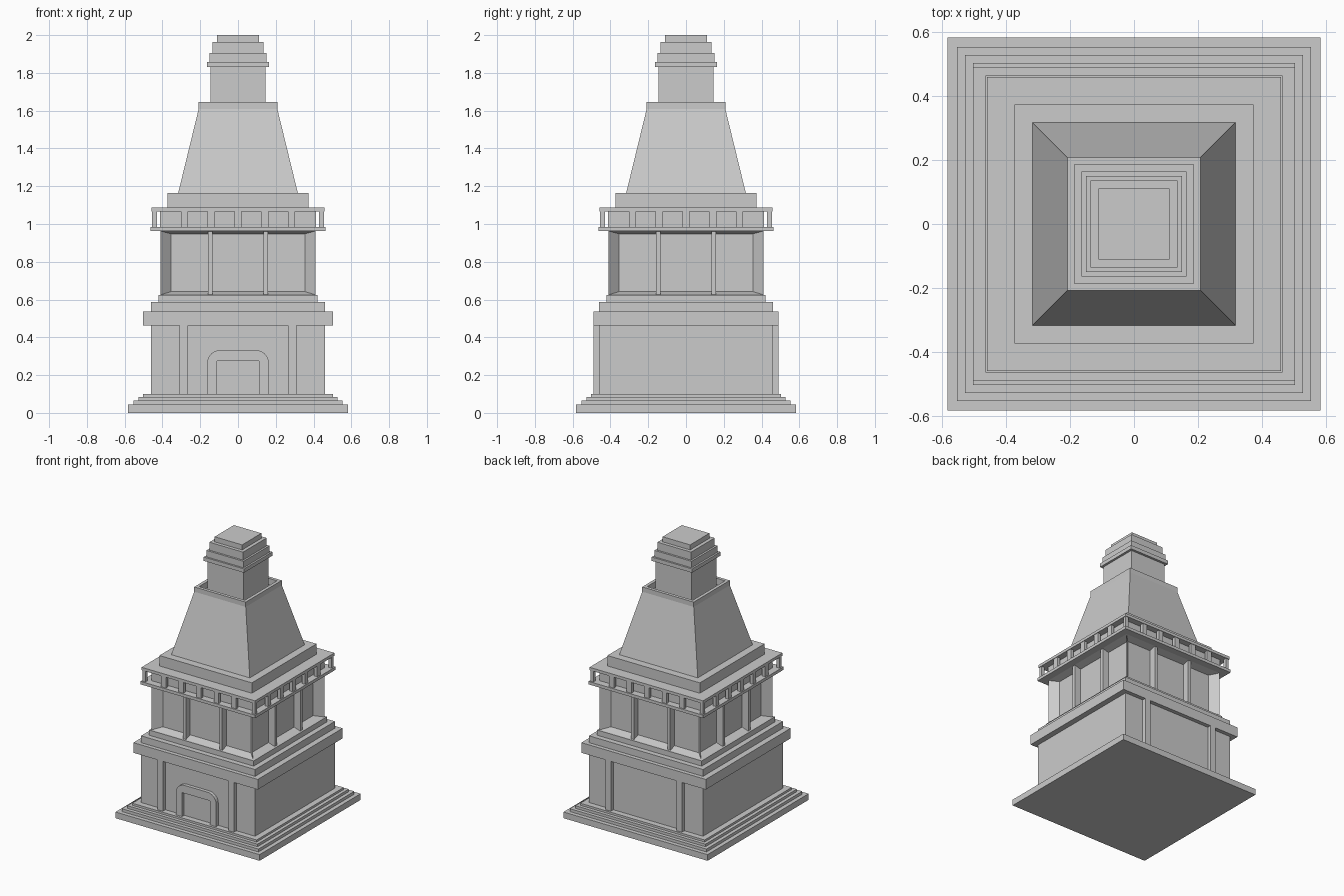
import bpy, bmesh, math
from mathutils import Matrix, Vector

if "Cube" in bpy.data.objects:
    bpy.data.objects.remove(bpy.data.objects["Cube"])


def finish(bm, name):
    bmesh.ops.recalc_face_normals(bm, faces=bm.faces)
    me = bpy.data.meshes.new(name)
    bm.to_mesh(me)
    bm.free()
    ob = bpy.data.objects.new(name, me)
    bpy.context.collection.objects.link(ob)
    return ob


def add_box(bm, x0, x1, y0, y1, z0, z1, rot=0.0):
    m = Matrix.Rotation(rot, 4, 'Z') @ Matrix.Translation(
        ((x0 + x1) / 2, (y0 + y1) / 2, (z0 + z1) / 2)) @ Matrix.Diagonal((x1 - x0, y1 - y0, z1 - z0, 1))
    bmesh.ops.create_cube(bm, size=1, matrix=m)


def block(name, hx, z0, z1, hy=None):
    hy = hy or hx
    bm = bmesh.new()
    add_box(bm, -hx, hx, -hy, hy, z0, z1)
    return finish(bm, name)


def square_loft(name, rings):
    """Closed square tower through (half width, z) rings."""
    bm = bmesh.new()
    loops = [[bm.verts.new((sx * h, sy * h, z)) for sx, sy in ((-1, -1), (1, -1), (1, 1), (-1, 1))]
             for h, z in rings]
    for a, b in zip(loops, loops[1:]):
        for i in range(4):
            j = (i + 1) % 4
            bm.faces.new((a[i], a[j], b[j], b[i]))
    bm.faces.new(loops[0][::-1])
    bm.faces.new(loops[-1])
    return finish(bm, name)


# Stepped plinth, lower body and cornices
for i, (h, z0, z1) in enumerate([(.582, 0, .045), (.552, .045, .066), (.526, .066, .085), (.502, .085, .10)]):
    block(f"plinth_step_{i + 1}", h, z0, z1)
block("lower_body", .46, .10, .463)
block("cornice", .502, .463, .537, .489)
block("upper_cornice", .46, .537, .587)
block("window_sill", .422, .587, .625)

# Pilasters on front and back
bm = bmesh.new()
for rot in (0, math.pi):
    for s in (-1, 1):
        add_box(bm, s * .287 - .022, s * .287 + .022, -.489, -.45, .10, .463, rot)
finish(bm, "pilasters")

# Door surround with rounded upper corners and square opening
bm = bmesh.new()
right = [(.112, .10), (.163, .10)]
r = .07
for k in range(7):
    a = k * math.pi / 12
    right.append((.163 - r + r * math.cos(a), .333 - r + r * math.sin(a)))
left = [(-x, z) for x, z in reversed(right)]
outline = right + left + [(-.112, .275), (.112, .275)]
face = bm.faces.new([bm.verts.new((x, -.45, z)) for x, z in outline])
ext = bmesh.ops.extrude_face_region(bm, geom=[face])["geom"]
bmesh.ops.translate(bm, verts=[v for v in ext if isinstance(v, bmesh.types.BMVert)], vec=(0, -.035, 0))
finish(bm, "door_surround")

# Window storey: box with a tapered recess on each side
bm = bmesh.new()
add_box(bm, -.41, .41, -.41, .41, .625, .963)
bm.normal_update()
sides = [f for f in bm.faces if abs(f.normal.z) < .5]
bmesh.ops.inset_individual(bm, faces=sides, thickness=.01)
for f in sides:
    n = f.normal.copy()
    t = Vector((-n.y, n.x, 0))
    for v in f.verts:
        u = math.copysign(.355, v.co.dot(t))
        z = .642 if v.co.z < .8 else .948
        v.co = n * .358 + t * u + Vector((0, 0, z))
finish(bm, "window_storey")

# Mullions dividing each side into three bays
bm = bmesh.new()
for k in range(4):
    for s in (-1, 1):
        add_box(bm, s * .147 - .012, s * .147 + .012, -.409, -.35, .627, .961, k * math.pi / 2)
finish(bm, "window_mullions")

# Gallery: slabs, inner wall and short balusters
block("gallery_floor", .463, .963, .985)
block("gallery_wall", .412, .985, 1.066)
block("gallery_roof", .458, 1.066, 1.087)
bm = bmesh.new()
for k in range(4):
    rot = k * math.pi / 2
    for i in range(-2, 3):
        add_box(bm, i * .142 - .019, i * .142 + .019, -.454, -.43, .985, 1.066, rot)
    add_box(bm, .43, .454, -.454, -.43, .985, 1.066, rot)
finish(bm, "gallery_balusters")

# Roof base, tapering roof with hollow rim at the top
block("roof_base", .373, 1.087, 1.163)
square_loft("tapered_roof", [(.317, 1.163), (.208, 1.61), (.208, 1.645), (.185, 1.645), (.185, 1.6)])

# Chimney with stepped cap
for name, h, z0, z1 in [("chimney_shaft", .146, 1.59, 1.83), ("chimney_collar", .163, 1.83, 1.858),
                        ("chimney_cap_lower", .15, 1.858, 1.905), ("chimney_cap_middle", .136, 1.905, 1.963),
                        ("chimney_cap_top", .111, 1.963, 2.0)]:
    block(name, h, z0, z1)
